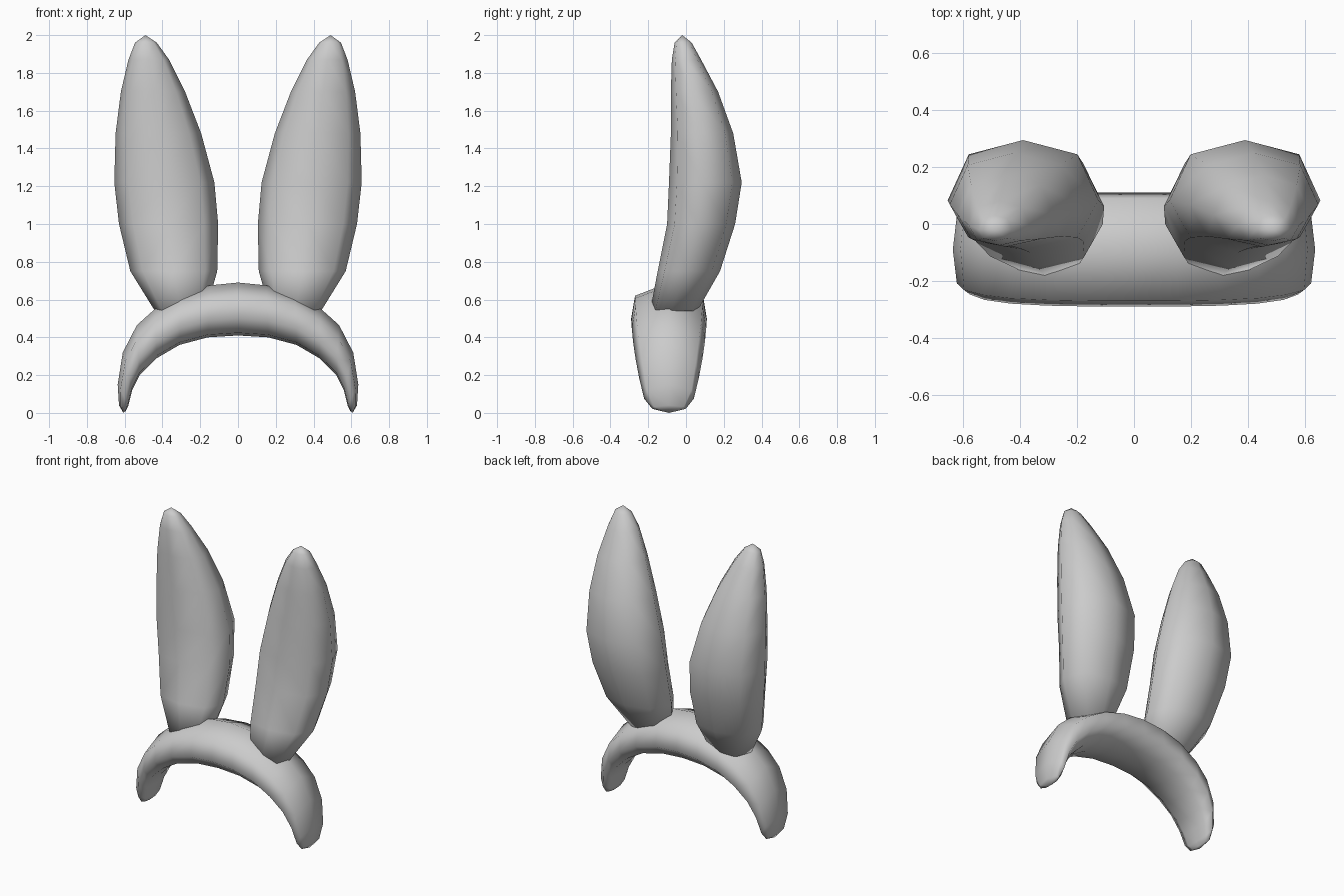
import bpy, bmesh

if "Cube" in bpy.data.objects:
    bpy.data.objects.remove(bpy.data.objects["Cube"])


def loft(name, rings, tips, closed_base=False):
    """Skin a list of equal-length point rings; tips = (start, end) apex points or None."""
    bm = bmesh.new()
    loops = [[bm.verts.new(p) for p in ring] for ring in rings]
    n = len(loops[0])
    for a, b in zip(loops, loops[1:]):
        for i in range(n):
            j = (i + 1) % n
            bm.faces.new((a[i], a[j], b[j], b[i]))
    for loop, tip in ((loops[0], tips[0]), (loops[-1], tips[1])):
        if tip is None:
            bm.faces.new(loop)
        else:
            v = bm.verts.new(tip)
            for i in range(n):
                bm.faces.new((loop[i], loop[(i + 1) % n], v))
    bmesh.ops.recalc_face_normals(bm, faces=bm.faces)
    mesh = bpy.data.meshes.new(name)
    bm.to_mesh(mesh)
    bm.free()
    for p in mesh.polygons:
        p.use_smooth = True
    obj = bpy.data.objects.new(name, mesh)
    bpy.context.collection.objects.link(obj)
    return obj


def symmetric(half):
    """Complete a half section (first and last points lie on the axis)."""
    return half + [(-u, v) for u, v in half[-2:0:-1]]


# Headband: outer x, z / inner x, z / half depth, from the crown to the end
half_band = [
    (0.00, 0.69, 0.00, 0.41, 0.200),
    (0.15, 0.675, 0.16, 0.40, 0.200),
    (0.30, 0.63, 0.31, 0.36, 0.197),
    (0.44, 0.55, 0.43, 0.29, 0.190),
    (0.535, 0.465, 0.52, 0.20, 0.177),
    (0.61, 0.32, 0.56, 0.12, 0.158),
    (0.637, 0.15, 0.58, 0.04, 0.132),
    (0.63, 0.04, 0.593, 0.012, 0.088),
]
stations = [(-a, b, -c, d, e) for a, b, c, d, e in half_band[:0:-1]] + half_band
band_section = symmetric([(0, 1), (0.9, 0.5), (1, -0.35), (0.6, -0.9), (0, -1)])
rings = []
for ox, oz, ix, iz, hy in stations:
    ring = []
    for u, v in band_section:
        t = (v + 1) / 2
        ring.append((ix + (ox - ix) * t, -0.09 + u * hy, iz + (oz - iz) * t))
    rings.append(ring)
loft("headband", rings, ((-0.607, -0.09, 0.0), (0.607, -0.09, 0.0)))

# Ears: height, inner x, outer x, front y, back y
ear_stations = [
    (0.54, 0.17, 0.44, -0.19, 0.06),
    (0.75, 0.11, 0.57, -0.15, 0.18),
    (1.00, 0.105, 0.63, -0.10, 0.26),
    (1.22, 0.125, 0.655, -0.09, 0.295),
    (1.48, 0.195, 0.648, -0.08, 0.25),
    (1.70, 0.28, 0.62, -0.08, 0.17),
    (1.87, 0.365, 0.58, -0.075, 0.08),
    (1.96, 0.43, 0.545, -0.06, 0.03),
]
ear_section = symmetric([(0, 1), (0.72, 0.87), (1, 0.45), (0.72, 0.11), (0, 0)])
for name, side in (("left_ear", -1), ("right_ear", 1)):
    rings = [[(side * ((x0 + x1) / 2 + u * (x1 - x0) / 2), y0 + v * (y1 - y0), z)
              for u, v in ear_section] for z, x0, x1, y0, y1 in ear_stations]
    loft(name, rings, (None, (side * 0.49, -0.02, 2.0)))
